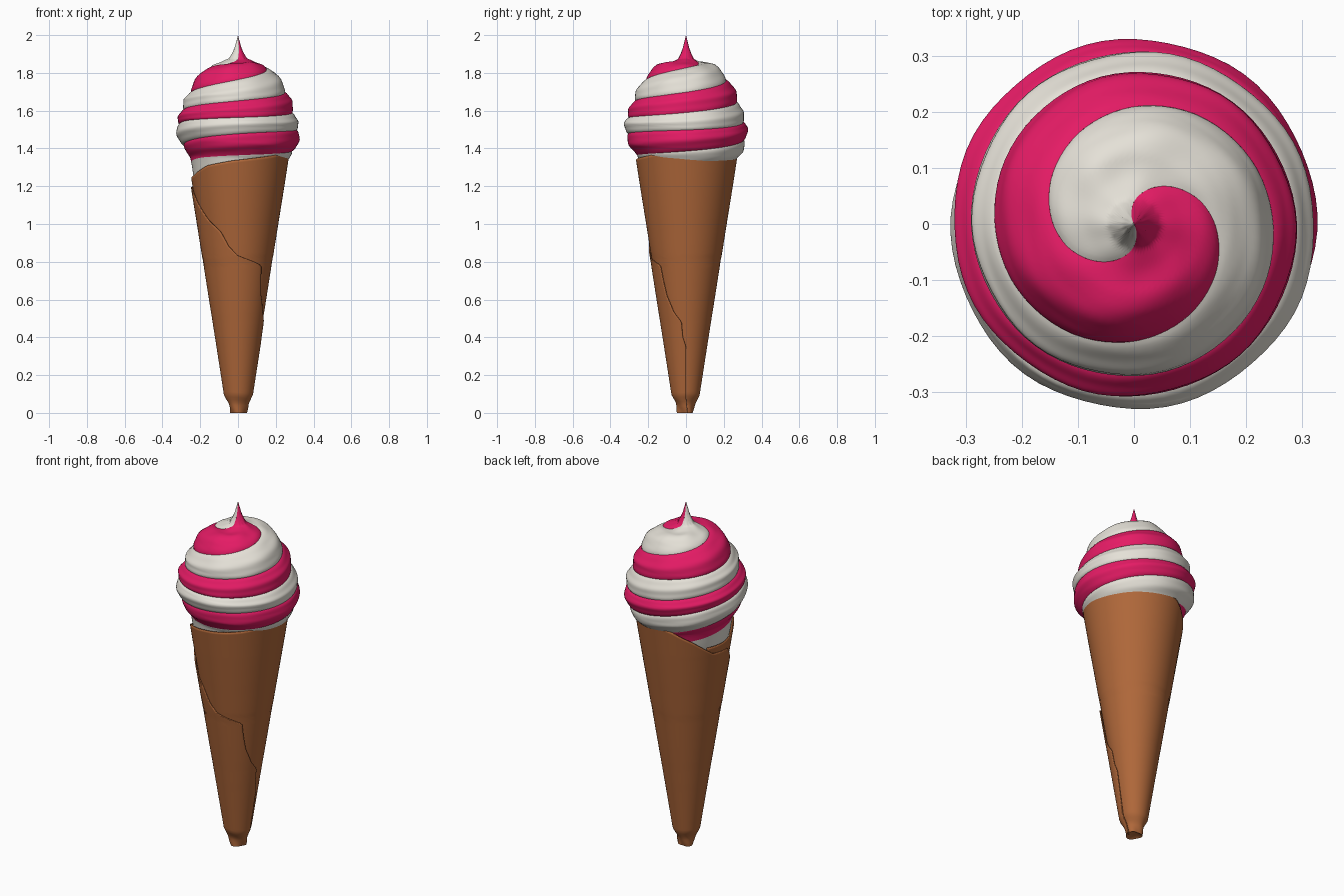
import bpy, bmesh, math
from math import sin, cos, pi, radians

if "Cube" in bpy.data.objects:
    bpy.data.objects.remove(bpy.data.objects["Cube"])


def lerp_table(table, x):
    """Piecewise-linear lookup; each row is (x, value, ...)."""
    if x <= table[0][0]:
        return list(table[0][1:])
    for p, q in zip(table, table[1:]):
        if x <= q[0]:
            k = (x - p[0]) / (q[0] - p[0])
            return [a + (b - a) * k for a, b in zip(p[1:], q[1:])]
    return list(table[-1][1:])


def clamp01(x):
    return max(0, min(1, x))


def material(name, rgb):
    m = bpy.data.materials.new(name)
    m.diffuse_color = (*rgb, 1)
    m.use_nodes = True
    m.node_tree.nodes["Principled BSDF"].inputs["Base Color"].default_value = m.diffuse_color
    return m


def grid_object(name, nu, nv, point, mat, cap=False):
    """Skin a grid of points point(u, v) with u, v in 0..1."""
    bm = bmesh.new()
    rows = [[bm.verts.new(point(i / nu, j / nv)) for j in range(nv + 1)]
            for i in range(nu + 1)]
    for a, b in zip(rows, rows[1:]):
        for j in range(nv):
            bm.faces.new((a[j], b[j], b[j + 1], a[j + 1]))
    if cap:
        tip = bm.verts.new((0, 0, 0.02))
        for a, b in zip(rows, rows[1:]):
            bm.faces.new((b[0], a[0], tip))
    bmesh.ops.remove_doubles(bm, verts=bm.verts, dist=1e-5)
    bmesh.ops.dissolve_degenerate(bm, edges=bm.edges, dist=1e-5)
    bmesh.ops.recalc_face_normals(bm, faces=bm.faces)
    # make sure the skin faces away from the axis
    if sum(f.calc_area() * (f.normal.x * f.calc_center_median().x
                            + f.normal.y * f.calc_center_median().y)
           for f in bm.faces) < 0:
        bmesh.ops.reverse_faces(bm, faces=bm.faces)
    me = bpy.data.meshes.new(name)
    bm.to_mesh(me)
    bm.free()
    me.materials.append(mat)
    me.shade_smooth()
    me.set_sharp_from_angle(angle=radians(40))
    ob = bpy.data.objects.new(name, me)
    bpy.context.collection.objects.link(ob)
    return ob


wafer = material("wafer brown", (0.43, 0.137, 0.042))
pink = material("berry pink", (0.78, 0.011, 0.13))
cream = material("vanilla cream", (0.78, 0.75, 0.68))

# Rolled wafer cone: one sheet wound a little over a full turn
SEAM = [(0, 10), (0.08, 0), (0.35, 0), (0.40, -8), (0.48, -10), (0.53, -26),
        (0.62, -40), (0.70, -45), (0.78, -48), (0.80, -63), (0.83, -90),
        (0.88, -104), (0.96, -116), (1.02, -135), (1.10, -153), (1.19, -172)]
RIM = [(0, 1.19), (0.07, 1.20), (0.14, 1.29), (0.20, 1.35), (0.25, 1.38),
       (0.35, 1.41), (0.48, 1.395), (0.60, 1.36), (0.72, 1.335),
       (0.80, 1.31), (0.87, 1.26), (0.93, 1.24), (1, 1.24)]
WALL = [(0, 0.036), (0.05, 0.045), (0.07, 0.056), (0.095, 0.069),
        (1.45, 0.279)]


def wafer_point(t, v):
    z = lerp_table(RIM, t)[0] * v
    ang = radians(lerp_table(SEAM, z)[0] - 396 * t)
    r = lerp_table(WALL, z)[0] + 0.010 * (1 - t)
    # crumpled foot
    if z < 0.1:
        r += 0.005 * sin(3 * ang + 40 * z) * (1 - z / 0.1)
    return r * cos(ang), r * sin(ang), z


cone = grid_object("wafer_cone", 110, 100, wafer_point, wafer, cap=True)
thick = cone.modifiers.new("thickness", "SOLIDIFY")
thick.thickness = 0.006
thick.offset = -1

# Swirl: radius and height along the unwound spiral angle, from tip to cone
SWIRL = [(-30, 0, 2.0), (-15, 0.017, 1.925), (0, 0.04, 1.872),
         (40, 0.088, 1.846), (90, 0.148, 1.83), (180, 0.212, 1.765),
         (270, 0.25, 1.695), (360, 0.268, 1.65), (450, 0.287, 1.597),
         (540, 0.304, 1.55), (630, 0.312, 1.515), (720, 0.308, 1.463),
         (810, 0.288, 1.40), (900, 0.256, 1.345), (1000, 0.247, 1.315),
         (1100, 0.235, 1.25), (1170, 0.222, 1.195), (1260, 0.18, 1.10)]
END = 1260


def swirl(a):
    h = max(0, min(30, a / 4))
    pts = [lerp_table(SWIRL, a + d) for d in (-h, 0, h)]
    return [sum(c) / 3 for c in zip(*pts)]


def strand_point(start):
    def point(u, w):
        a = -210 + (END + 210) * u
        al = max(-30, min(END, a + 180 * w))
        ang = radians(start - a)
        r, z = swirl(al)
        (r0, z0), (r1, z1) = swirl(al - 4), swirl(al + 4)
        dr, dz = r1 - r0, z1 - z0
        n = math.hypot(dr, dz) or 1
        # rounded strand with fine piping ridges, fading at tip and cone
        fade = clamp01(r / 0.12) * clamp01((z - 1.34) / 0.08)
        b = fade * sin(pi * w) ** 0.8 * (0.017 + 0.002 * cos(4 * pi * w)
                                         + 0.002 * sin(radians(7 * a)))
        r, z = r - dz / n * b, z + dr / n * b
        # lower coils sag towards the back right
        z -= 0.022 * cos(ang - pi / 4) * clamp01((al - 300) / 300) \
            * clamp01((1100 - al) / 150)
        return r * cos(ang), r * sin(ang), z
    return point


# Two interlocked strands, half a turn apart
for name, start, mat in (("vanilla_swirl", 90, cream), ("berry_swirl", 270, pink)):
    grid_object(name, 288, 28, strand_point(start), mat)
